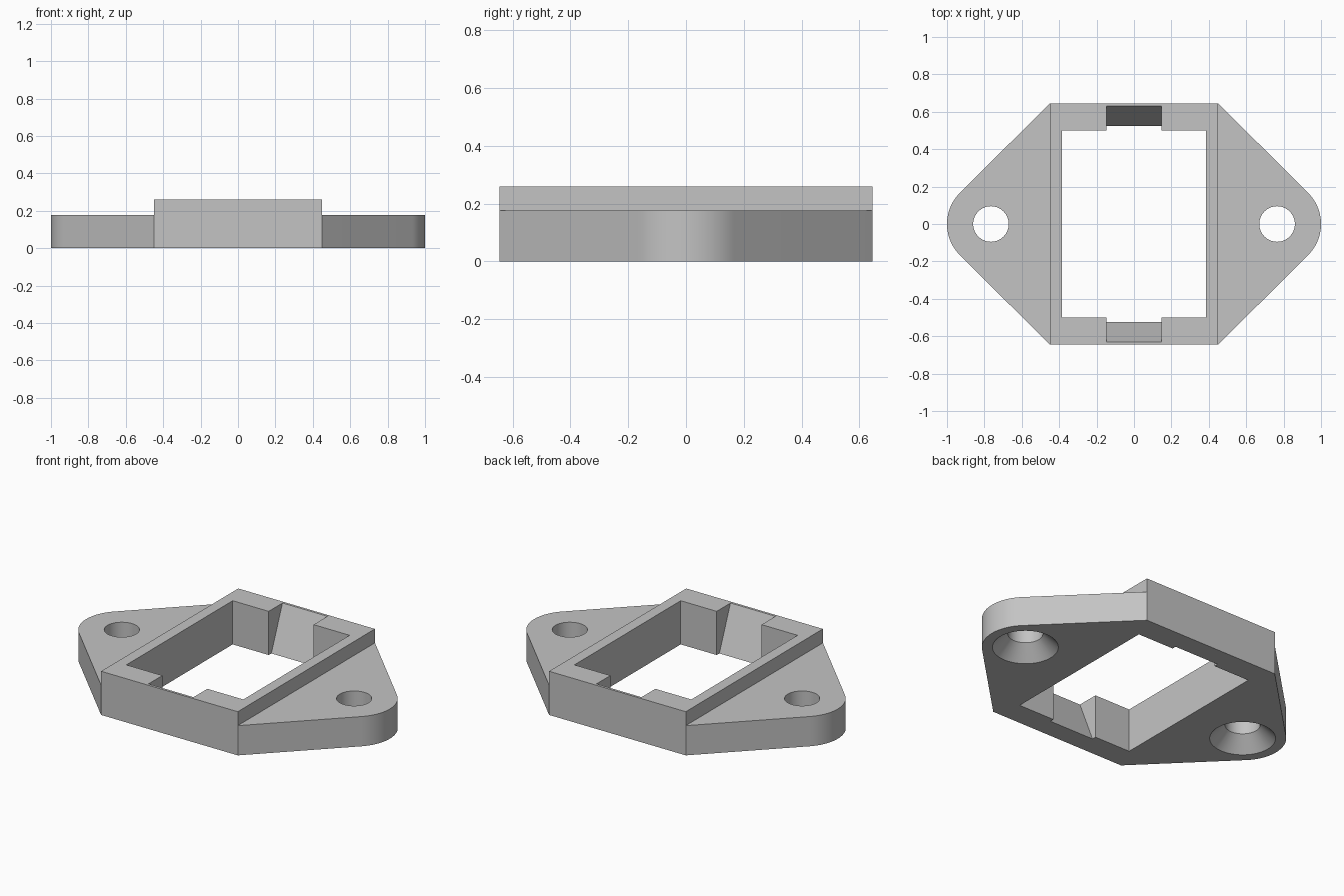
import bpy
import math
from math import cos, sin, pi

HALF_W, HALF_D, HEIGHT, EAR_H = 0.45, 0.645, 0.26, 0.177
HOLE_X, TIP_R, HOLE_R = 0.765, 0.235, 0.095

if "Cube" in bpy.data.objects:
    bpy.data.objects.remove(bpy.data.objects["Cube"], do_unlink=True)

grey = bpy.data.materials.new("light grey")
grey.use_nodes = True
colour = (0.55, 0.55, 0.55, 1)
grey.diffuse_color = colour
grey.node_tree.nodes["Principled BSDF"].inputs["Base Color"].default_value = colour


def loft(name, rings):
    """Closed solid through a stack of rings with equal point counts."""
    n = len(rings[0])
    verts = [p for ring in rings for p in ring]
    faces = [list(range(n))[::-1], list(range(len(verts) - n, len(verts)))]
    for k in range(len(rings) - 1):
        for i in range(n):
            j = (i + 1) % n
            faces.append([k * n + i, k * n + j, (k + 1) * n + j, (k + 1) * n + i])
    mesh = bpy.data.meshes.new(name)
    mesh.from_pydata(verts, [], faces)
    mesh.materials.append(grey)
    obj = bpy.data.objects.new(name, mesh)
    bpy.context.collection.objects.link(obj)
    return obj


def rect(x0, x1, y, z):
    return [(x0, -y, z), (x1, -y, z), (x1, y, z), (x0, y, z)]


def circle(x, r, z, n=64):
    return [(x + r * cos(2 * pi * i / n), r * sin(2 * pi * i / n), z) for i in range(n)]


# Plate outline: straight front and back, diagonal sides, rounded tips
arc = [(HOLE_X + TIP_R * cos(a), TIP_R * sin(a))
       for a in (-pi / 4 + pi / 2 * i / 24 for i in range(25))]
right_half = [(HALF_W, -HALF_D)] + arc + [(HALF_W, HALF_D)]
outline = right_half + [(-x, -y) for x, y in right_half]
bracket = loft("mounting_bracket", [[(x, y, z) for x, y in outline] for z in (0, HEIGHT)])

# Central opening
cutters = [loft("opening_cutter", [rect(-0.385, 0.385, 0.5, z) for z in (-0.1, 0.4)])]

# Sloping clip notches in the front and back walls
slope = (0.63 - 0.525) / HEIGHT
cutters.append(loft("notch_cutter", [rect(-0.148, 0.148, 0.525 + slope * z, z)
                                     for z in (-0.02, HEIGHT + 0.02)]))

for side in (-1, 1):
    # Lowered ear beside the raised frame
    x0, x1 = sorted((side * HALF_W, side * 1.2))
    cutters.append(loft("ear_cutter", [rect(x0, x1, 0.9, z) for z in (EAR_H, 0.5)]))
    # Screw hole, countersunk from below
    cutters.append(loft("screw_hole_cutter", [
        circle(side * HOLE_X, r, z)
        for r, z in ((0.198, -0.02), (HOLE_R, 0.083), (HOLE_R, 0.4))]))

bpy.ops.object.select_all(action="DESELECT")
bpy.context.view_layer.objects.active = bracket
bracket.select_set(True)
for cutter in cutters:
    cutter.hide_render = True
    mod = bracket.modifiers.new("cut", "BOOLEAN")
    mod.operation = "DIFFERENCE"
    mod.solver = "EXACT"
    mod.object = cutter
    bpy.ops.object.modifier_apply(modifier=mod.name)
    bpy.data.objects.remove(cutter, do_unlink=True)

bpy.ops.object.shade_smooth_by_angle(angle=math.radians(30))
